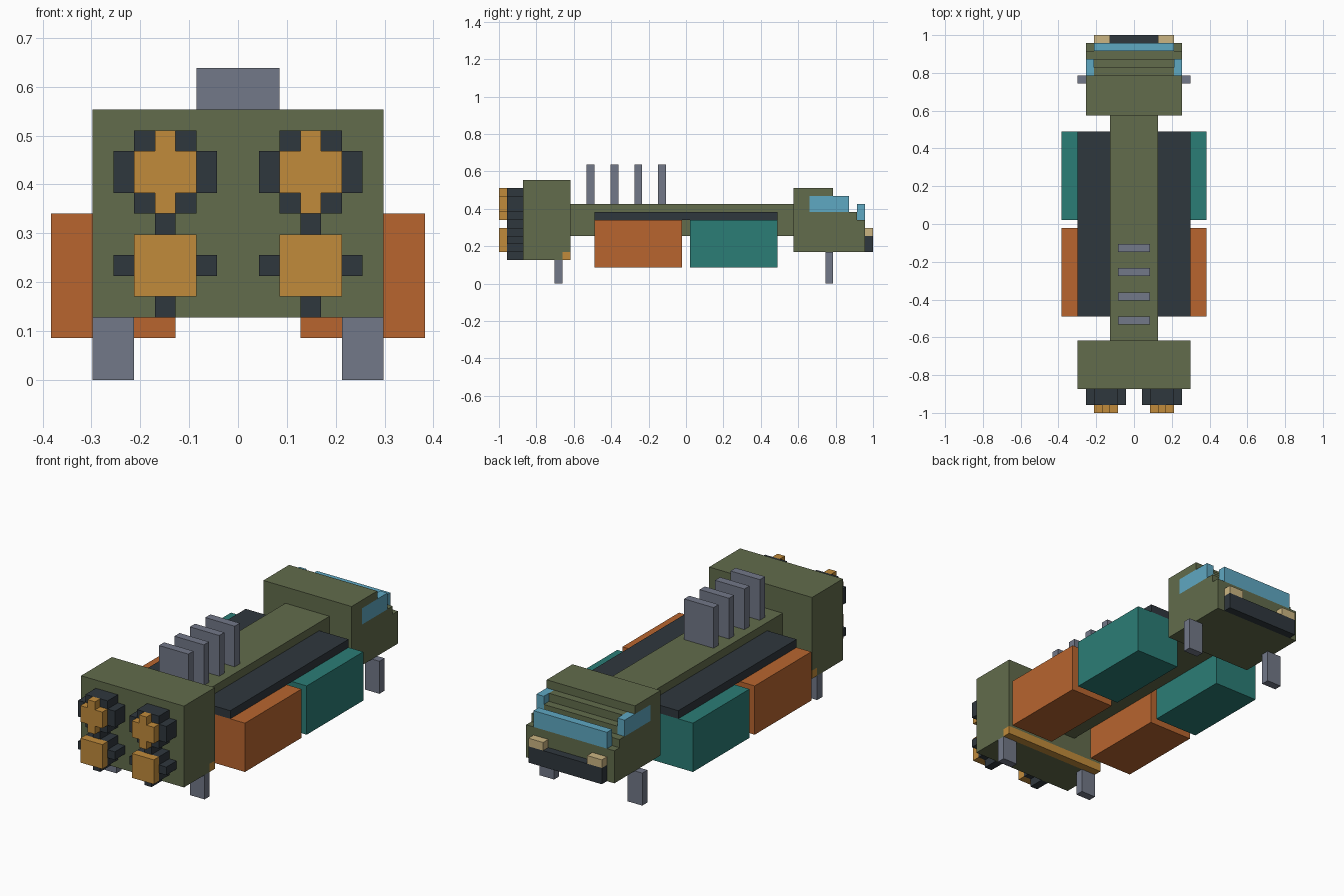
import bpy
import bmesh

if "Cube" in bpy.data.objects:
    bpy.data.objects.remove(bpy.data.objects["Cube"])

U = 2 / 47       # size of one block
MID = 23.5       # half the length in blocks


def material(name, hex_code):
    def linear(c):
        return c / 12.92 if c <= 0.04045 else ((c + 0.055) / 1.055) ** 2.4
    rgba = [linear(int(hex_code[i:i + 2], 16) / 255) for i in (0, 2, 4)] + [1]
    m = bpy.data.materials.new(name)
    m.use_nodes = True
    m.diffuse_color = rgba
    bsdf = next(n for n in m.node_tree.nodes if n.type == "BSDF_PRINCIPLED")
    bsdf.inputs["Base Color"].default_value = rgba
    return m


OLIVE = material("olive hull", "626C4C")
CHARCOAL = material("charcoal", "2F373D")
GREY = material("slate grey", "727888")
GOLD = material("engine gold", "C18B3B")
RUST = material("rust orange", "B8652F")
TEAL = material("teal", "2B7D76")
GLASS = material("blue glass", "5FA8C2")
CREAM = material("headlight cream", "CBB582")


def prism(name, mat, profile, x0, x1):
    """Extrude a (y, z) outline along x, all in blocks."""
    bm = bmesh.new()
    face = bm.faces.new([bm.verts.new((x0 * U, (y - MID) * U, z * U)) for y, z in profile])
    out = bmesh.ops.extrude_face_region(bm, geom=[face])
    verts = [v for v in out["geom"] if isinstance(v, bmesh.types.BMVert)]
    bmesh.ops.translate(bm, verts=verts, vec=((x1 - x0) * U, 0, 0))
    bmesh.ops.recalc_face_normals(bm, faces=bm.faces)
    mesh = bpy.data.meshes.new(name)
    bm.to_mesh(mesh)
    bm.free()
    mesh.materials.append(mat)
    obj = bpy.data.objects.new(name, mesh)
    bpy.context.collection.objects.link(obj)
    return obj


def box(name, mat, x, y, z):
    return prism(name, mat, [(y[0], z[0]), (y[1], z[0]), (y[1], z[1]), (y[0], z[1])], *x)


def pair(build, name, mat, shape, x):
    """Build a part on the left and mirror it to the right."""
    build("left_" + name, mat, *shape(x))
    build("right_" + name, mat, *shape((-x[1], -x[0])))


def box_pair(name, mat, x, y, z):
    pair(box, name, mat, lambda xs: (xs, y, z), x)


# Engine block, notched along its lower inner edge for the gold trim
prism("engine_block", OLIVE, [(3, 3), (8, 3), (8, 4), (9, 4), (9, 13), (3, 13)], -7, 7)
box("engine_trim", GOLD, (-7, 7), (8, 9), (3, 4))

# Four thrusters: round-ish charcoal bells with gold ends
for name, x, z in (("upper_bell_wide", (1, 6), (9, 11)), ("upper_bell_tall", (2, 5), (8, 12)),
                   ("lower_bell_wide", (1, 6), (5, 6)), ("lower_bell_core", (2, 5), (4, 7)),
                   ("lower_bell_tall", (3, 4), (3, 8))):
    box_pair(name, CHARCOAL, x, (1, 3), z)
for name, x, z in (("upper_flame_wide", (2, 5), (9, 11)), ("upper_flame_tall", (3, 4), (8, 12)),
                   ("lower_flame", (2, 5), (4, 7))):
    box_pair(name, GOLD, x, (0, 1), z)

# Spine with side racks, cargo containers and fins
box("spine", OLIVE, (-3, 3), (9, 37), (6, 10))
box_pair("cargo_rack", CHARCOAL, (3, 7), (12, 35), (8, 9))
box_pair("rust_container", RUST, (3, 9), (12, 23), (2, 8))
box_pair("teal_container", TEAL, (3, 9), (24, 35), (2, 8))
for i in range(4):
    y = 11 + 3 * i
    box(f"radiator_fin_{i + 1}", GREY, (-2, 2), (y, y + 1), (10, 15))

# Landing legs
box_pair("engine_leg", GREY, (5, 7), (7, 8), (0, 3))
box_pair("cab_leg", GREY, (5, 7), (41, 42), (0, 4))

# Cab: stepped centre and notched cheeks holding the side windows
NOSE = [(37, 4), (46, 4), (46, 8), (45, 8), (45, 9)]
ROOF = [(42, 11), (42, 12), (37, 12)]
prism("cab_centre", OLIVE, NOSE + [(44, 9), (44, 10), (43, 10), (43, 11)] + ROOF, -5, 5)
CHEEK = NOSE + [(39, 9), (39, 11)] + ROOF
pair(prism, "cab_cheek", OLIVE, lambda xs: (CHEEK, *xs), (5, 6))
box_pair("side_window", GLASS, (5, 6), (39, 44), (9, 11))
box("windscreen", GLASS, (-5, 5), (45, 46), (8, 10))

# Bumper and headlights
box("bumper", CHARCOAL, (-5, 5), (46, 47), (4, 6))
box_pair("headlight", CREAM, (3, 5), (46, 47), (6, 7))
